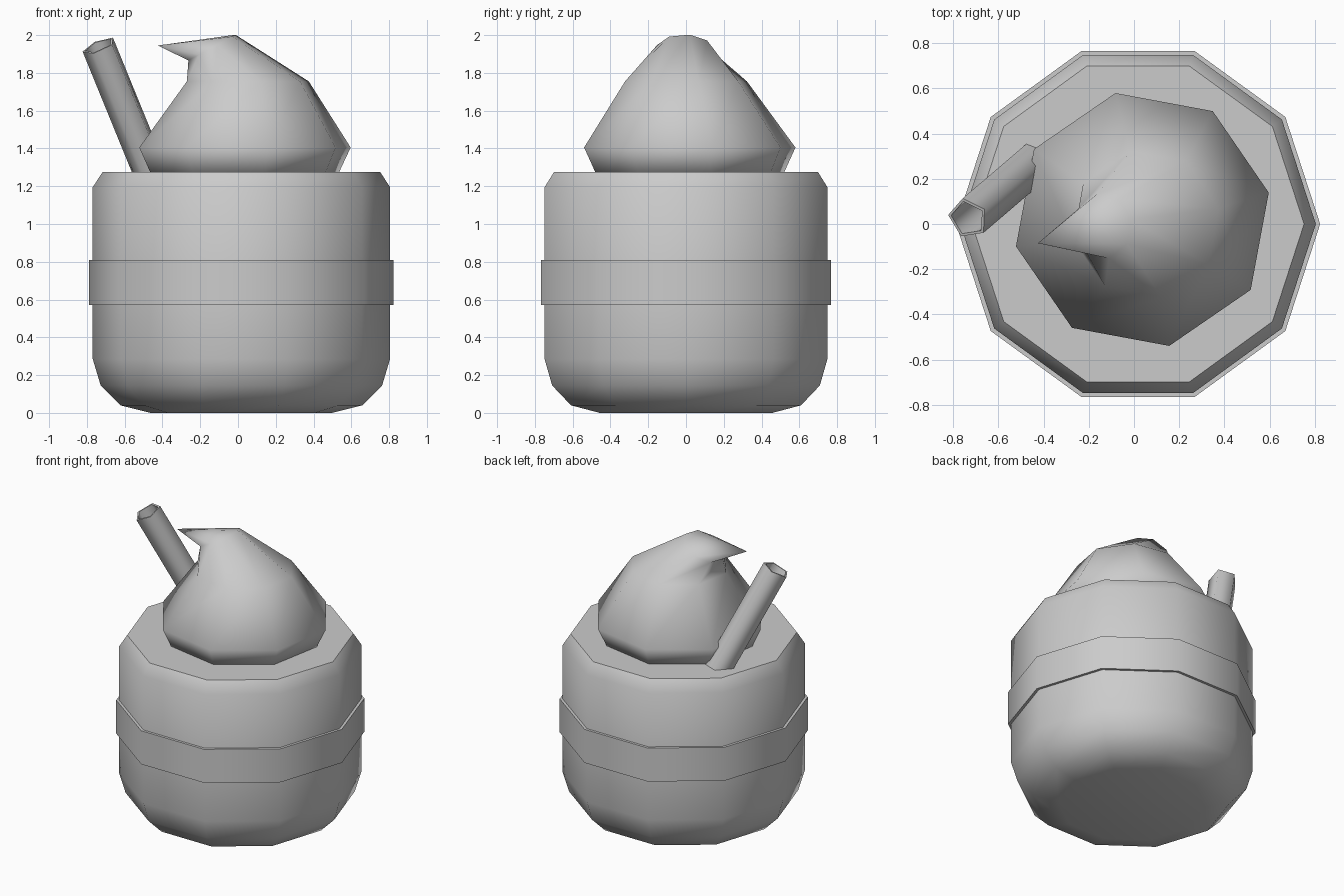
import bpy, math
from mathutils import Vector

if "Cube" in bpy.data.objects:
    bpy.data.objects.remove(bpy.data.objects["Cube"])


def ring(centre, r, n, offset=0, axis=(0, 0, 1)):
    """n-sided ring of points around centre, facing along axis."""
    q = Vector((0, 0, 1)).rotation_difference(Vector(axis).normalized())
    pts = []
    for i in range(n):
        a = math.radians(offset) + math.tau * i / n
        pts.append(Vector(centre) + q @ Vector((r * math.cos(a), r * math.sin(a), 0)))
    return pts


def loft(name, rings, tip=None, closed=False, angle=50):
    """Skin a stack of rings, then cap it, join it in a loop, or end in a tip."""
    n = len(rings[0])
    verts = [p for r in rings for p in r]
    count = len(rings)
    faces = []
    for k in range(count if closed else count - 1):
        a, b = k * n, ((k + 1) % count) * n
        for i in range(n):
            j = (i + 1) % n
            faces.append((a + i, a + j, b + j, b + i))
    if not closed:
        faces.append(tuple(reversed(range(n))))
        last = (count - 1) * n
        if tip:
            verts.append(Vector(tip))
            faces += [(last + i, last + (i + 1) % n, len(verts) - 1) for i in range(n)]
        else:
            faces.append(tuple(last + i for i in range(n)))
    mesh = bpy.data.meshes.new(name)
    mesh.from_pydata(verts, [], faces)
    mesh.update()
    obj = bpy.data.objects.new(name, mesh)
    bpy.context.collection.objects.link(obj)
    bpy.ops.object.select_all(action='DESELECT')
    obj.select_set(True)
    bpy.context.view_layer.objects.active = obj
    bpy.ops.object.shade_smooth_by_angle(angle=math.radians(angle))
    return obj


CX = 0.018

# ten-sided cup with rounded foot and chamfered rim
cup = [(0.48, 0), (0.64, 0.04), (0.745, 0.145), (0.787, 0.285),
       (0.787, 1.195), (0.735, 1.275)]
loft("cup", [ring((CX, 0, z), r, 10) for r, z in cup])

# raised band around the cup
band = [(0.77, 0.57), (0.806, 0.57), (0.806, 0.81), (0.77, 0.81)]
loft("cup_band", [ring((CX, 0, z), r, 10) for r, z in band], closed=True)

# eight-sided whipped cream, folding over to a pointed tip
cream = [
    ring((0.035, 0.02, 1.25), 0.50, 8, 12),
    ring((0.037, 0.02, 1.405), 0.572, 8, 12),
    ring((0.052, 0.0, 1.755), 0.33, 8, 12),
    ring((-0.138, -0.01, 1.934), 0.145, 8, 12, (-0.48, 0, 0.88)),
]
loft("whipped_cream", cream, tip=(-0.425, -0.085, 1.945), angle=80)

# five-sided hollow straw leaning outward
top = Vector((-0.735, 0.025, 1.943))
base = Vector((-0.46, 0.26, 1.27))
axis = (top - base).normalized()
low = base - axis * 0.06
straw = [(low, 0.094), (top, 0.094), (top, 0.08), (top - axis * 0.6, 0.08)]
loft("straw", [ring(c, r, 5, 30, axis) for c, r in straw], angle=75)
